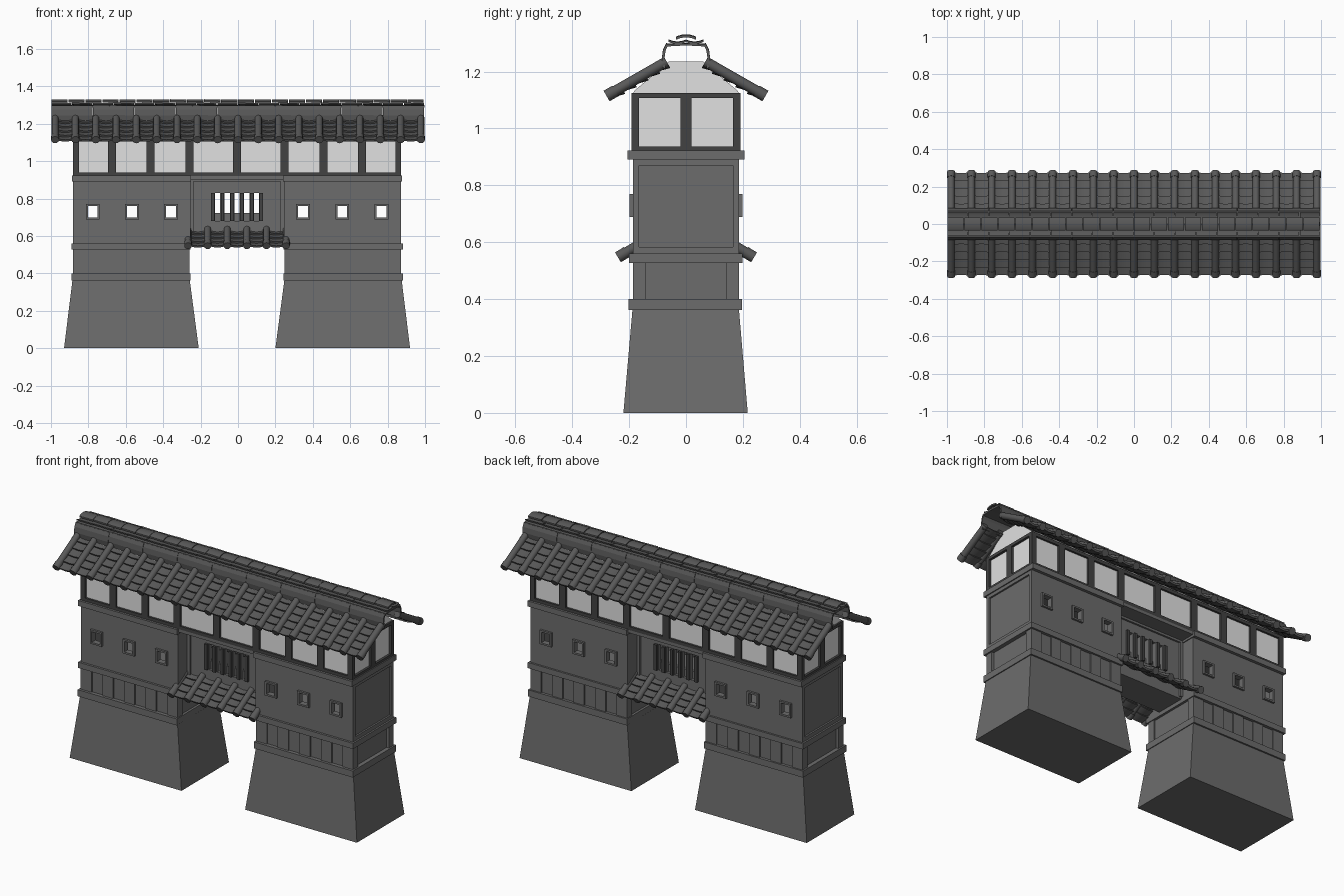
import bpy, bmesh, math

if "Cube" in bpy.data.objects:
    bpy.data.objects.remove(bpy.data.objects["Cube"])

CX = -0.005  # the walls sit a hair left of the roof centre


def material(name, v):
    m = bpy.data.materials.new(name)
    m.diffuse_color = (v, v, v, 1)
    m.use_nodes = True
    m.node_tree.nodes["Principled BSDF"].inputs["Base Color"].default_value = m.diffuse_color
    return m


WALL = material("stone grey wall", 0.15)
FRAME = material("dark timber frame", 0.055)
PANEL = material("pale plaster panel", 0.75)
TILE = material("charcoal roof tile", 0.1)


def loft(bm, a, b):
    """Closed solid between two equal rings of points."""
    va, vb = [bm.verts.new(p) for p in a], [bm.verts.new(p) for p in b]
    n = len(a)
    for i in range(n):
        j = (i + 1) % n
        bm.faces.new((va[i], va[j], vb[j], vb[i]))
    bm.faces.new(va[::-1])
    bm.faces.new(vb)


def rect(x0, x1, y0, y1, z):
    return [(x0, y0, z), (x1, y0, z), (x1, y1, z), (x0, y1, z)]


def finish(bm, name, mat, dx=0.0, smooth=False):
    bmesh.ops.recalc_face_normals(bm, faces=bm.faces)
    me = bpy.data.meshes.new(name)
    bm.to_mesh(me)
    bm.free()
    me.materials.append(mat)
    ob = bpy.data.objects.new(name, me)
    ob.location.x = dx
    bpy.context.collection.objects.link(ob)
    if smooth:
        bpy.context.view_layer.objects.active = ob
        ob.select_set(True)
        bpy.ops.object.shade_smooth_by_angle(angle=math.radians(40))
        ob.select_set(False)
    return ob


def boxes(name, mat, items, mirror="", dx=CX):
    """One object from boxes (x0,x1,y0,y1,z0,z1), optionally repeated across x and/or y."""
    bm = bmesh.new()
    for x0, x1, y0, y1, z0, z1 in items:
        for sx in ((1, -1) if "x" in mirror else (1,)):
            for sy in ((1, -1) if "y" in mirror else (1,)):
                xa, xb = sorted((x0 * sx, x1 * sx))
                ya, yb = sorted((y0 * sy, y1 * sy))
                loft(bm, rect(xa, xb, ya, yb, z0), rect(xa, xb, ya, yb, z1))
    return finish(bm, name, mat, dx)


def pierced(x0, x1, y0, y1, z0, z1, centres, w, h0, h1):
    """Boxes forming a wall with a row of rectangular holes."""
    out = [(x0, x1, y0, y1, z0, h0), (x0, x1, y0, y1, h1, z1)]
    edge = x0
    for c in centres:
        out.append((edge, c - w / 2, y0, y1, h0, h1))
        edge = c + w / 2
    out.append((edge, x1, y0, y1, h0, h1))
    return out


# Battered stone bases
bm = bmesh.new()
for s in (1, -1):
    lo, hi = sorted((s * 0.205, s * 0.925)), sorted((s * 0.253, s * 0.88))
    loft(bm, rect(*lo, -0.22, 0.217, 0), rect(*hi, -0.188, 0.186, 0.365))
finish(bm, "stone_base", WALL, CX)

# Horizontal bands around the towers
boxes("tower_band", WALL, [(0.248, 0.886, -0.202, 0.196, 0.362, 0.4),
                           (0.248, 0.886, -0.2, 0.198, 0.527, 0.56),
                           (0.245, 0.882, -0.205, 0.205, 0.89, 0.922)], "x")

# Planked lower storey with recessed end panels
planks = [(0.262, 0.862, -0.178, 0.176, 0.39, 0.54)]
n = 9
for i in range(n):
    a = 0.253 + i * 0.624 / n
    planks.append((a, a + 0.624 / n, 0.17, 0.187 - 0.007 * (i % 2), 0.395, 0.535))
boxes("lower_storey_planks", WALL, planks, "xy")
boxes("lower_storey_posts", WALL, [(0.253, 0.3, 0.143, 0.187, 0.395, 0.535),
                                   (0.83, 0.877, 0.143, 0.187, 0.395, 0.535)], "xy")

# Main storey: hollow towers with small square windows
wins = (0.353, 0.562, 0.772)
boxes("tower_wall", WALL, pierced(0.25, 0.876, 0.165, 0.187, 0.555, 0.895, wins, 0.052, 0.698, 0.76), "xy")
boxes("tower_end_wall", WALL, [(0.25, 0.27, -0.17, 0.17, 0.555, 0.895),
                               (0.845, 0.866, -0.17, 0.17, 0.555, 0.895),
                               (0.25, 0.876, -0.17, 0.17, 0.535, 0.56)], "x")
boxes("tower_end_frame", WALL, [(0.86, 0.876, 0.165, 0.187, 0.56, 0.89),
                                (0.86, 0.876, 0, 0.17, 0.56, 0.583),
                                (0.86, 0.876, 0, 0.17, 0.87, 0.89)], "xy")
trim = []
for c in wins:
    trim += [(c - 0.037, c - 0.026, 0.18, 0.199, 0.688, 0.77), (c + 0.026, c + 0.037, 0.18, 0.199, 0.688, 0.77),
             (c - 0.026, c + 0.026, 0.18, 0.199, 0.76, 0.77), (c - 0.026, c + 0.026, 0.18, 0.199, 0.688, 0.698)]
boxes("window_frame", WALL, trim, "xy")

# Recessed bridge over the gate with slotted grille
slots = [(i - 2) * 0.052 for i in range(5)]
boxes("bridge_wall", WALL, pierced(-0.255, 0.255, 0.07, 0.092, 0.55, 0.91, slots, 0.028, 0.68, 0.83), "y")
boxes("bridge_floor", WALL, [(-0.255, 0.255, -0.075, 0.075, 0.55, 0.722)])
boxes("bridge_frame", WALL, [(0.232, 0.255, 0.085, 0.103, 0.56, 0.905),
                             (0, 0.235, 0.085, 0.103, 0.89, 0.905)], "xy")
boxes("grille_bar", FRAME, [(c - 0.009, c + 0.009, 0.085, 0.106, 0.68, 0.83)
                            for c in [(i - 2.5) * 0.052 for i in range(6)]], "y")
boxes("bridge_overhang", WALL, [(-0.25, 0.25, -0.192, 0.192, 0.903, 0.921)])

# Upper storey: plaster panels in a dark frame
boxes("plaster_panel", PANEL, [(-0.862, 0.862, -0.18, 0.18, 0.925, 1.125)])
posts = [(c - 0.021, c + 0.021, 0.165, 0.192, 0.92, 1.125) for c in (0.0, 0.254, 0.462, 0.668)]
posts += [(0.846, 0.876, 0.166, 0.192, 0.92, 1.125),
          (0, 0.876, 0.17, 0.192, 0.92, 0.94), (0, 0.876, 0.17, 0.192, 1.105, 1.125),
          (0.85, 0.876, 0, 0.18, 0.92, 0.937), (0.85, 0.876, 0, 0.18, 1.107, 1.125),
          (0.85, 0.876, 0, 0.019, 0.92, 1.125)]
boxes("upper_frame", FRAME, posts, "xy")

# Pale gable block under the roof
bm = bmesh.new()
gable = [(-0.187, 1.122), (0.187, 1.122), (0.182, 1.132), (0.06, 1.235), (-0.06, 1.235), (-0.182, 1.132)]
loft(bm, [(-0.866, y, z) for y, z in gable], [(0.866, y, z) for y, z in gable])
finish(bm, "gable", PANEL, CX)


def tile_slope(name, half, n, eave, top, r, courses, dx=0.0):
    """Front and back slopes: round barrel rows with sagging overlapped pans between."""
    dy, dz = top[0] - eave[0], top[1] - eave[1]
    ln = math.hypot(dy, dz)
    uy, uz = dy / ln, dz / ln
    step = 2 * half / (n - 1)
    for side, s in (("front", -1), ("back", 1)):
        def P(x, t, h):
            # x along eave, t up the slope, h off the slope
            return (x, s * (eave[0] + uy * t + uz * h), eave[1] + uz * t - uy * h)
        bm = bmesh.new()
        for i in range(n):
            c = -half + i * step
            for t0, t1, rad in ((0, ln, r), (-0.006, 0.03, r * 1.15)):
                rings = [[P(c + rad * math.cos(k * math.tau / 12), t, rad * math.sin(k * math.tau / 12))
                          for k in range(12)] for t in (t0, t1)]
                loft(bm, *rings)
        finish(bm, name + "_barrels_" + side, TILE, dx, True)
        bm = bmesh.new()
        for i in range(n - 1):
            c = -half + (i + 0.5) * step
            for k in range(courses):
                t0, t1 = k * ln / courses, min(ln, (k + 1.15) * ln / courses)
                rings = []
                for t, lift in ((t0, 0.004), (t1, -0.008)):
                    us = [j / 3 - 1 for j in range(7)]
                    up = [P(c + u * step / 2, t, lift + 0.013 * (u * u - 1) + 0.006) for u in us]
                    dn = [P(c + u * step / 2, t, lift + 0.013 * (u * u - 1) - 0.005) for u in us[::-1]]
                    rings.append(up + dn)
                loft(bm, *rings)
        finish(bm, name + "_pans_" + side, TILE, dx, True)


# Main roof and the little roofs over the gate
tile_slope("main_roof", 0.978, 19, (0.274, 1.117), (0.068, 1.235), 0.0185, 5)
tile_slope("gate_roof", 0.262, 6, (0.234, 0.55), (0.088, 0.638), 0.0175, 4, CX)


def ridge_row(name, section, count, gap):
    """Closed yz section run along the ridge in short separate lengths."""
    bm = bmesh.new()
    w = 1.994 / count
    for i in range(count):
        a = -0.997 + i * w
        dz = 0.002 * (i % 2)
        loft(bm, [(a, y, z + dz) for y, z in section], [(a + w - gap, y, z) for y, z in section])
    finish(bm, name, TILE)


def arc(cy, hw, z, rise, th):
    """Thin arched strip section, centred at cy, apex at z."""
    us = [j / 4 - 1 for j in range(9)]
    return ([(cy + u * hw, z - rise * u * u) for u in us] +
            [(cy + u * hw, z - rise * u * u - th) for u in us[::-1]])


# Hollow ridge: bowed sides, flat cover and stacked cap tiles
for side, s in (("front", -1), ("back", 1)):
    outer = [(0.08, 1.212), (0.085, 1.245), (0.081, 1.275), (0.07, 1.298)]
    ridge_row("ridge_side_" + side,
              [(s * y, z) for y, z in outer] + [(s * (y - 0.009), z - 0.002) for y, z in outer[::-1]], 9, 0.002)
    ridge_row("ridge_middle_tile_" + side, arc(s * 0.03, 0.031, 1.304, -0.007, 0.007), 18, 0.003)
ridge_row("ridge_cover", arc(0, 0.072, 1.299, 0.004, 0.008), 9, 0.0)
ridge_row("ridge_cap_tile", arc(0, 0.036, 1.329, 0.009, 0.009), 22, 0.004)
